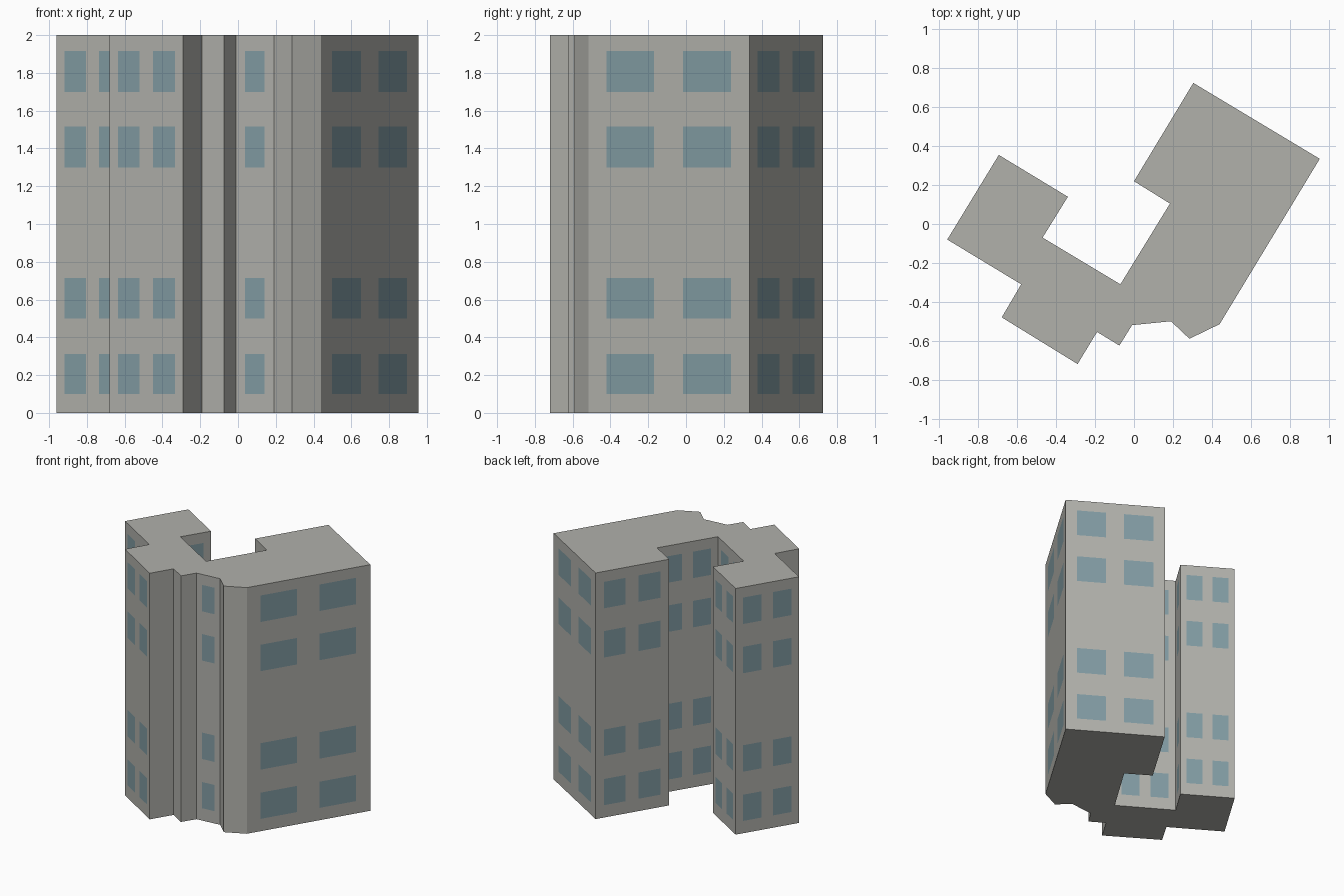
import bpy, bmesh
from mathutils import Vector

if "Cube" in bpy.data.objects:
    bpy.data.objects.remove(bpy.data.objects["Cube"])


def flat_colour(name, rgb):
    m = bpy.data.materials.new(name)
    m.diffuse_color = (*rgb, 1)
    m.use_nodes = True
    m.node_tree.nodes["Principled BSDF"].inputs["Base Color"].default_value = m.diffuse_color
    return m


wall_grey = flat_colour("wall_grey", (0.44, 0.44, 0.41))
window_blue = flat_colour("window_blue", (0.22, 0.33, 0.365))

# Footprint corners, counter-clockwise, with the window columns on the wall that follows
FOOTPRINT = [
    (-0.96, -0.08, 2), (-0.58, -0.31, 0), (-0.68, -0.48, 2), (-0.29, -0.72, 0),
    (-0.19, -0.555, 0), (-0.075, -0.625, 0), (-0.01, -0.52, 1), (0.19, -0.50, 0),
    (0.285, -0.59, 0), (0.44, -0.515, 2), (0.955, 0.335, 2), (0.305, 0.725, 2),
    (0.0, 0.22, 0), (0.185, 0.105, 2), (-0.07, -0.31, 2), (-0.47, -0.07, 1),
    (-0.34, 0.14, 2), (-0.695, 0.355, 2),
]
# Column breaks along a wall; every second strip is glass
COLUMNS = {0: [0], 1: [0, 0.235, 0.755], 2: [0, 0.112, 0.408, 0.588, 0.885]}
# Height breaks; every second band holds windows
ROWS = [0, 0.10, 0.313, 0.50, 0.715, 1.30, 1.515, 1.70, 1.915, 2.0]

# Walk round the outline, noting which strips are glazed
outline, glazed = [], []
for i, (x, y, count) in enumerate(FOOTPRINT):
    a = Vector((x, y))
    b = Vector(FOOTPRINT[(i + 1) % len(FOOTPRINT)][:2])
    for k, t in enumerate(COLUMNS[count]):
        outline.append(a.lerp(b, t))
        glazed.append(k % 2 == 1)

# Walls with inset-coloured windows, closed by roof and base
bm = bmesh.new()
rings = [[bm.verts.new((p.x, p.y, z)) for p in outline] for z in ROWS]
n = len(outline)
for r in range(len(ROWS) - 1):
    for i in range(n):
        j = (i + 1) % n
        face = bm.faces.new((rings[r][i], rings[r][j], rings[r + 1][j], rings[r + 1][i]))
        face.material_index = 1 if glazed[i] and r % 2 == 1 else 0
bm.faces.new(rings[-1])
bm.faces.new(rings[0][::-1])

mesh = bpy.data.meshes.new("apartment_block")
bm.to_mesh(mesh)
bm.free()
mesh.materials.append(wall_grey)
mesh.materials.append(window_blue)
block = bpy.data.objects.new("apartment_block", mesh)
bpy.context.collection.objects.link(block)
